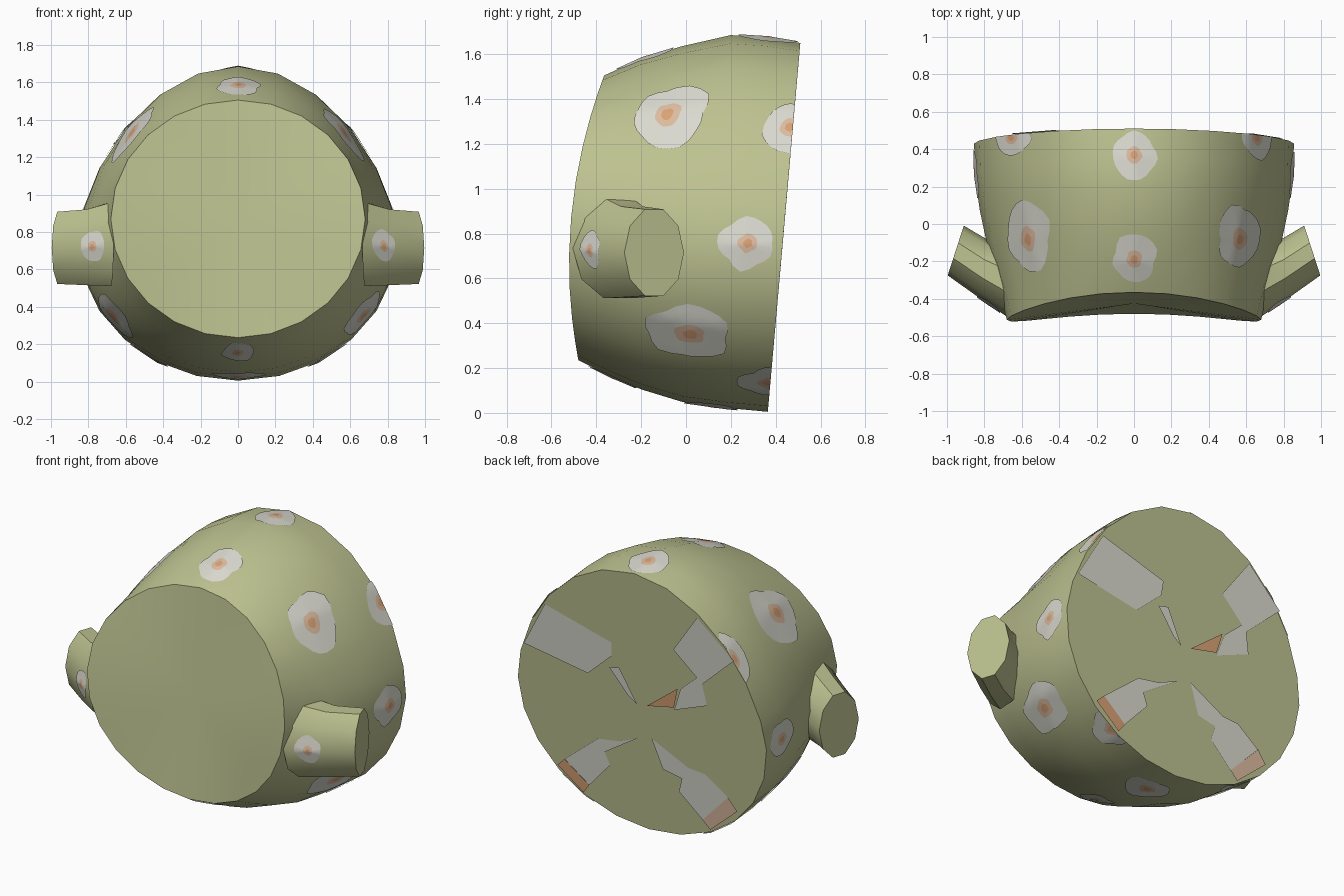
import bpy, bmesh, math, random
from mathutils import Vector

random.seed(4)
if "Cube" in bpy.data.objects:
    bpy.data.objects.remove(bpy.data.objects["Cube"], do_unlink=True)


def make_material(name, colour):
    material = bpy.data.materials.new(name)
    material.use_nodes = True
    material.diffuse_color = (*colour, 1)
    material.node_tree.nodes["Principled BSDF"].inputs["Base Color"].default_value = (*colour, 1)
    return material


green = make_material("sage green", (.51, .54, .28))
white = make_material("petal white", (.7, .7, .63))
peach = make_material("pale peach", (.72, .5, .35))
orange = make_material("soft orange", (.7, .36, .18))


def finish(bm, name, materials, smooth=True):
    mesh = bpy.data.meshes.new(name)
    bm.to_mesh(mesh)
    bm.free()
    for material in materials:
        mesh.materials.append(material)
    part = bpy.data.objects.new(name, mesh)
    bpy.context.collection.objects.link(part)
    bpy.ops.object.select_all(action='DESELECT')
    part.select_set(True)
    bpy.context.view_layer.objects.active = part
    if smooth:
        bpy.ops.object.shade_smooth_by_angle(angle=math.radians(40))
    return part


def face_outward(bm, outward):
    bm.normal_update()
    if sum(f.normal.dot(outward) * f.calc_area() for f in bm.faces) < 0:
        bmesh.ops.reverse_faces(bm, faces=bm.faces[:])


def loft(rings, name, cap_centres):
    """Skin a list of rings and close each end with a fan."""
    bm = bmesh.new()
    loops = [[bm.verts.new(p) for p in ring] for ring in rings]
    n = len(rings[0])
    for low, high in zip(loops, loops[1:]):
        for i in range(n):
            j = (i + 1) % n
            bm.faces.new((low[i], low[j], high[j], high[i]))
    for loop, centre in zip((loops[0], loops[-1]), cap_centres):
        hub = bm.verts.new(centre)
        for i in range(n):
            bm.faces.new((loop[i], loop[(i + 1) % n], hub))
    bmesh.ops.recalc_face_normals(bm, faces=bm.faces[:])
    return finish(bm, name, [green])


def ring_centre(ring):
    return sum(ring, Vector()) / len(ring)


def surface_point(rings, t, angle, lift):
    """Point on a lofted skin, t in ring steps, raised by lift."""
    t = min(max(t, 0), len(rings) - 1)
    k = min(int(t), len(rings) - 2)
    n = len(rings[0])
    u = (angle / math.tau * n) % n
    i = int(u) % n
    j = (i + 1) % n
    across = [ring[i].lerp(ring[j], u - int(u)) for ring in rings[k:k + 2]]
    point = across[0].lerp(across[1], t - k)
    centre = ring_centre(rings[k]).lerp(ring_centre(rings[k + 1]), t - k)
    return point + (point - centre).normalized() * lift


def add_flower(rings, t, angle, t_size, angle_size, name):
    """Thin irregular blossom hugging a lofted skin."""
    bm = bmesh.new()
    count = 22
    wobble = [random.uniform(.82, 1.12) for _ in range(count // 2)]
    hub = bm.verts.new(surface_point(rings, t, angle, .007))
    previous = None
    for scale, index in ((.17, 2), (.36, 1), (.58, 0), (.8, 0), (1, 0)):
        loop = []
        for i in range(count):
            w = wobble[i // 2]
            if i % 2:
                w = (w + wobble[(i // 2 + 1) % len(wobble)]) / 2
            a = math.tau * i / count
            loop.append(bm.verts.new(surface_point(
                rings, t + t_size * w * scale * math.cos(a),
                angle + angle_size * w * scale * math.sin(a), .006)))
        for i in range(count):
            j = (i + 1) % count
            corners = (previous[i], previous[j], loop[j], loop[i]) if previous else (hub, loop[j], loop[i])
            bm.faces.new(corners).material_index = index
        previous = loop
    # The hub fan and the quads share the same winding before this check
    bmesh.ops.recalc_face_normals(bm, faces=bm.faces[:])
    outward = surface_point(rings, t, angle, 1) - surface_point(rings, t, angle, 0)
    face_outward(bm, outward)
    finish(bm, name, [white, peach, orange])


# Body: top y, top z, bottom y, bottom z, half width, widest z, side bulge, taper
stations = [
    (-.365, 1.505, -.48, .235, .68, .87, -.09, 1),
    (-.2, 1.58, -.34, .165, .72, .82, -.07, 1.08),
    (-.02, 1.635, -.2, .105, .775, .78, -.04, 1.15),
    (.2, 1.685, -.02, .05, .825, .76, 0, 1.22),
    (.36, 1.675, .18, .022, .85, .75, 0, 1.22),
    (.51, 1.65, .365, .005, .855, .75, 0, 1.2),
]


def body_ring(top_y, top_z, low_y, low_z, width, mid_z, bulge, taper, sides=24):
    ring = []
    for i in range(sides):
        a = math.tau * i / sides
        s, c = math.sin(a), math.cos(a)
        z = mid_z + (top_z - mid_z) * c ** taper if c > 0 else mid_z + (mid_z - low_z) * c
        y = low_y + (top_y - low_y) * (z - low_z) / (top_z - low_z) + bulge * s * s
        ring.append(Vector((width * s, y, z)))
    return ring


body = [body_ring(*s) for s in stations]
loft(body, "body", [(0, -.425, .84), (0, .438, .83)])

# Short arms: centre x, y, z, then horizontal half axis x, y, and half height
arm_stations = [
    (.68, -.305, .735, -.015, -.2, .235),
    (.805, -.24, .718, .015, -.16, .213),
    (.953, -.142, .715, .043, -.133, .203),
]
for side, label in ((1, "left"), (-1, "right")):
    arm = []
    for x, y, z, ux, uy, h in arm_stations:
        arm.append([Vector((side * (x + ux * math.sin(a)), y + uy * math.sin(a), z + h * math.cos(a)))
                    for a in (math.tau * (i + .5) / 10 for i in range(10))])
    loft(arm, label + "_arm", [ring_centre(arm[0]), ring_centre(arm[-1])])
    add_flower(arm, .75, math.pi * .4, .4, .42, label + "_arm_flower")

# Flowers on the body: ring step, angle from the top, sizes
centre_flowers = [(1.05, 0, .72, .17), (4.07, 0, .8, .14),
                  (1.1, math.pi, .8, .125), (3.7, math.pi, .65, .17)]
side_flowers = [(1.95, .82, .85, .21), (4.9, .88, .7, .17), (4.1, 1.56, .75, .16),
                (3, 2.19, .9, .2), (4.95, 2.55, .7, .14)]
for i, spec in enumerate(centre_flowers):
    add_flower(body, *spec, "centre_flower_%d" % i)
for i, (t, a, dt, da) in enumerate(side_flowers):
    for sign, label in ((1, "left"), (-1, "right")):
        add_flower(body, t, sign * a, dt, da, "%s_flower_%d" % (label, i))

# Flat patches on the back, in fractions of its half width and half height
patches = [
    (white, [(.93, .19), (.74, .55), (.21, .4), (.22, .29), (.42, .1)]),
    (white, [(.24, .2), (.16, .22), (.03, -.03), (.1, .02)]),
    (white, [(-.29, .49), (-.5, .8), (-.78, .54), (-.51, .28), (-.54, .12),
             (-.27, .01), (-.33, .19), (-.47, .32)]),
    (orange, [(-.05, -.02), (-.31, .19), (-.27, .03)]),
    (white, [(.65, -.64), (.46, -.79), (.28, -.58), (.32, -.49), (.04, -.3), (.2, -.37), (.37, -.4)]),
    (orange, [(.71, -.7), (.65, -.64), (.46, -.79), (.51, -.86)]),
    (white, [(-.07, -.27), (-.36, -.42), (-.49, -.43), (-.67, -.56), (-.45, -.8),
             (-.27, -.63), (-.3, -.52), (-.15, -.49)]),
    (peach, [(-.67, -.56), (-.74, -.65), (-.51, -.86), (-.45, -.8)]),
]
for i, (material, outline) in enumerate(patches):
    bm = bmesh.new()
    verts = []
    for px, pz in outline:
        z = .83 + .82 * pz
        verts.append(bm.verts.new((.855 * px, .3695 + .0881 * z + .002 * (i % 2 + 1), z)))
    bm.faces.new(verts)
    face_outward(bm, Vector((0, 1, 0)))
    finish(bm, "back_patch_%d" % i, [material], smooth=False)
